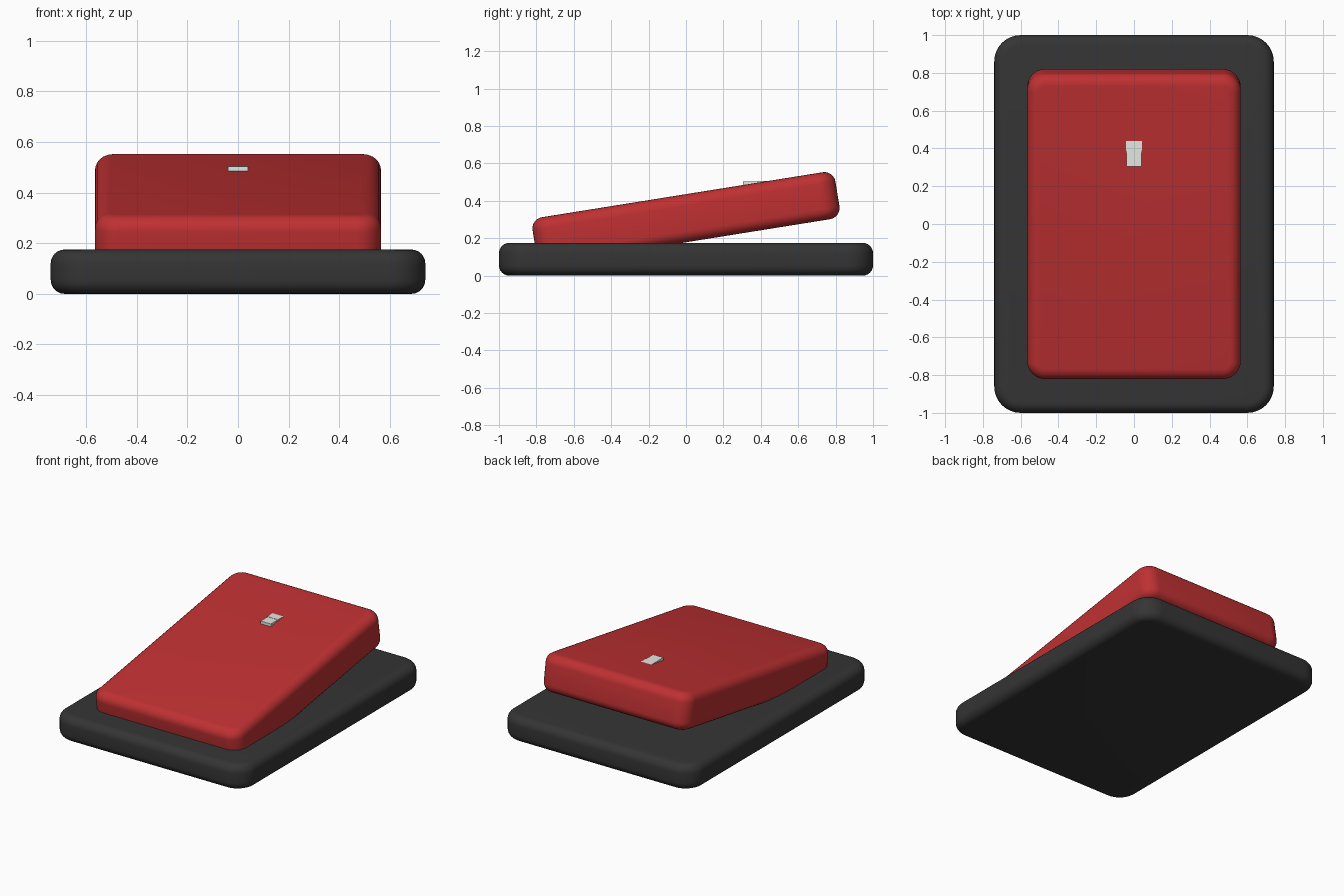
import bpy, bmesh, math
from mathutils import Matrix

if "Cube" in bpy.data.objects:
    bpy.data.objects.remove(bpy.data.objects["Cube"])


def material(name, rgb):
    m = bpy.data.materials.new(name)
    m.diffuse_color = (*rgb, 1)
    m.use_nodes = True
    m.node_tree.nodes["Principled BSDF"].inputs["Base Color"].default_value = m.diffuse_color
    return m


def slab(name, size, centre, mat, corner=0, edge=0, tilt=0):
    """Box with rounded upright corners and softer rounded rims."""
    bm = bmesh.new()
    bmesh.ops.create_cube(bm, size=1, matrix=Matrix.Diagonal((*size, 1)))
    if corner:
        upright = [e for e in bm.edges
                   if abs(e.verts[0].co.z - e.verts[1].co.z) > 1e-4]
        bmesh.ops.bevel(bm, geom=upright, offset=corner, segments=8,
                        profile=0.5, affect='EDGES')
        rims = [e for e in bm.edges
                if abs(e.verts[0].co.z - e.verts[1].co.z) < 1e-4]
        bmesh.ops.bevel(bm, geom=rims, offset=edge, segments=6,
                        profile=0.5, affect='EDGES')
    bmesh.ops.recalc_face_normals(bm, faces=bm.faces)
    mesh = bpy.data.meshes.new(name)
    bm.to_mesh(mesh)
    bm.free()
    mesh.materials.append(mat)
    ob = bpy.data.objects.new(name, mesh)
    ob.location = centre
    ob.rotation_euler.x = tilt
    bpy.context.collection.objects.link(ob)
    if corner:
        bpy.context.view_layer.objects.active = ob
        ob.select_set(True)
        bpy.ops.object.shade_smooth_by_angle(angle=math.radians(35))
        ob.select_set(False)
    return ob


black = material("black plastic", (0.035, 0.035, 0.035))
red = material("red plastic", (0.52, 0.03, 0.032))
white = material("pale grey", (0.80, 0.83, 0.78))

# Flat housing and tilted rocker
slab("base", (1.48, 2.0, 0.175), (0, 0, 0.0875), black, 0.14, 0.055)
slab("rocker", (1.13, 1.64, 0.254), (0, 0, 0.307), red, 0.095, 0.06,
     math.radians(9.1))

# Level marker partly sunk into the sloping rocker
slab("marker_stem", (0.078, 0.135, 0.045), (0, 0.3725, 0.4815), white)
slab("marker_head", (0.084, 0.06, 0.045), (0, 0.41, 0.4835), white)
